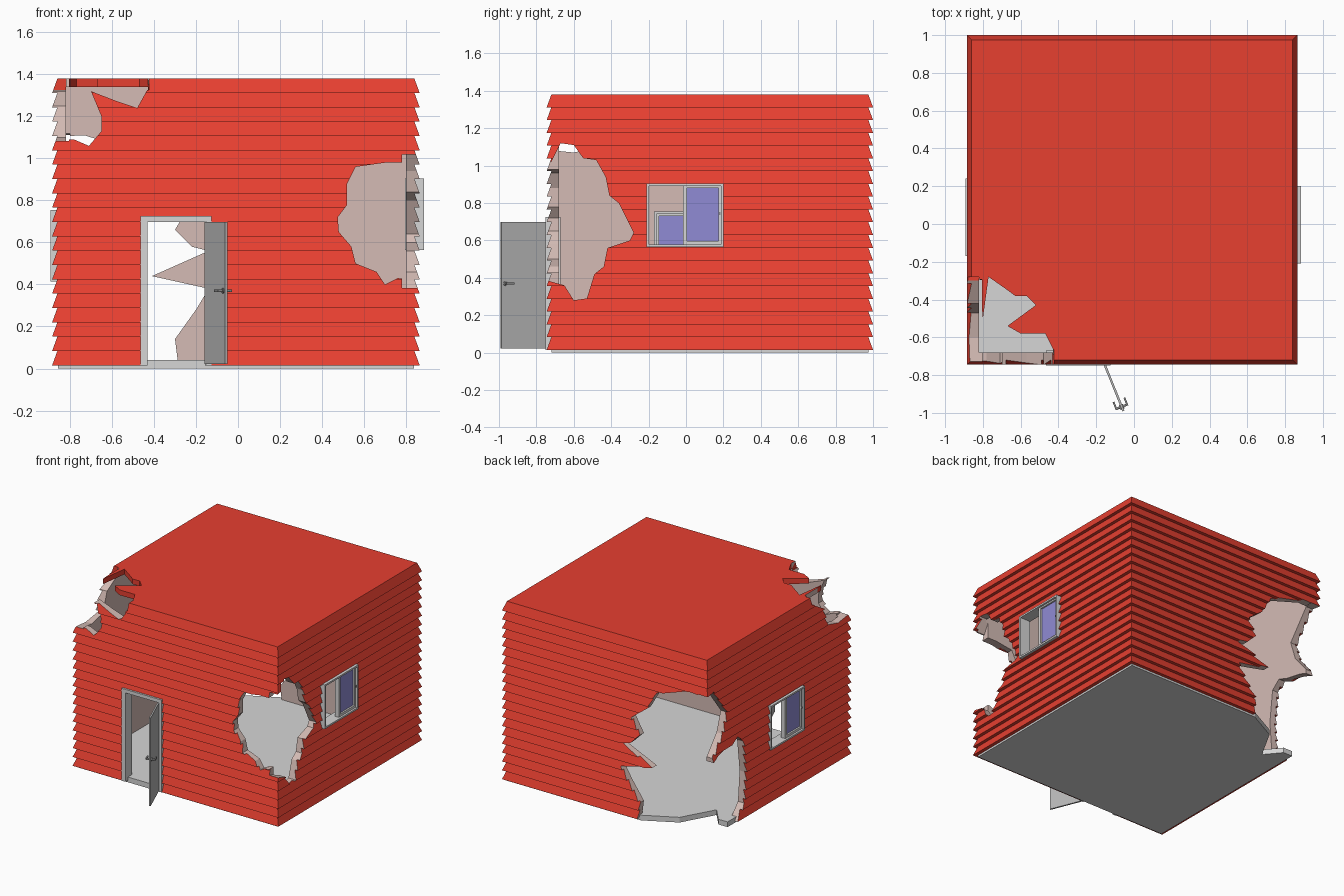
import bpy, bmesh
from math import atan2
from mathutils import Vector, Matrix

if "Cube" in bpy.data.objects:
    bpy.data.objects.remove(bpy.data.objects["Cube"], do_unlink=True)


def material(name, r, g, b):
    m = bpy.data.materials.new(name)
    m.use_nodes = True
    m.diffuse_color = (r, g, b, 1)
    m.node_tree.nodes["Principled BSDF"].inputs["Base Color"].default_value = (r, g, b, 1)
    return m


RED = material("red siding", 0.80, 0.05, 0.03)
PLASTER = material("pink plaster", 0.66, 0.50, 0.46)
GREY = material("light grey", 0.67, 0.67, 0.67)
DOOR = material("door grey", 0.48, 0.48, 0.48)
GLASS = material("violet glass", 0.28, 0.26, 0.66)
METAL = material("dark metal", 0.25, 0.25, 0.25)


def finish(name, bm, mats, slot=0):
    bmesh.ops.recalc_face_normals(bm, faces=bm.faces)
    me = bpy.data.meshes.new(name)
    bm.to_mesh(me)
    bm.free()
    for m in mats:
        me.materials.append(m)
    for p in me.polygons:
        p.material_index = slot
    ob = bpy.data.objects.new(name, me)
    bpy.context.collection.objects.link(ob)
    return ob


def add_box(bm, lo, hi):
    size = [h - l for l, h in zip(lo, hi)]
    mid = [(h + l) / 2 for l, h in zip(lo, hi)]
    bmesh.ops.create_cube(bm, size=1, matrix=Matrix.Translation(mid) @ Matrix.Diagonal((*size, 1)))


def boxes(name, spans, mats, slot=0):
    bm = bmesh.new()
    for lo, hi in spans:
        add_box(bm, lo, hi)
    return finish(name, bm, mats, slot)


def prism(name, outline, axis, a, b, slot=1):
    """Extrude a jagged outline along one axis from a to b."""
    bm = bmesh.new()

    def ring(d):
        out = []
        for p in outline:
            co = list(p)
            co.insert(axis, d)
            out.append(bm.verts.new(co))
        return out
    r1, r2 = ring(a), ring(b)
    bm.faces.new(r1)
    bm.faces.new(r2[::-1])
    n = len(r1)
    for i in range(n):
        j = (i + 1) % n
        bm.faces.new((r1[i], r1[j], r2[j], r2[i]))
    return finish(name, bm, [RED, PLASTER], slot)


def cut(target, cutter):
    mod = target.modifiers.new("cut", 'BOOLEAN')
    mod.operation, mod.solver, mod.object = 'DIFFERENCE', 'EXACT', cutter
    mod.material_mode = 'INDEX'
    bpy.context.view_layer.objects.active = target
    bpy.ops.object.modifier_apply(modifier=mod.name)
    bpy.data.objects.remove(cutter, do_unlink=True)


# House shell: a stack of overlapping boards, wide at the bottom of each
X0, X1, Y0, Y1, BASE, TOP, ROWS = -0.885, 0.865, -0.745, 1.0, 0.015, 1.38, 20
bm = bmesh.new()
rings = []
step = (TOP - BASE) / ROWS
for row in range(ROWS):
    for z, i in ((BASE + row * step, 0), (BASE + (row + 1) * step, 0.025)):
        rings.append([bm.verts.new((x, y, z)) for x, y in
                      ((X0 + i, Y0 + i), (X1 - i, Y0 + i), (X1 - i, Y1 - i), (X0 + i, Y1 - i))])
bm.faces.new(rings[0])
bm.faces.new(rings[-1])
for lower, upper in zip(rings, rings[1:]):
    for k in range(4):
        j = (k + 1) % 4
        bm.faces.new((lower[k], lower[j], upper[j], upper[k]))
shell = finish("house_shell", bm, [RED, PLASTER])

# Room, doorway and window openings
WIN_W, WIN_H = 0.205, 0.17
WINDOWS = (("right_window", 1, 0.885, -0.005, 0.735), ("left_window", -1, -0.892, 0.035, 0.585))
cut(shell, boxes("room", [((-0.82, -0.68, -0.1), (0.80, 0.94, 1.34))], [RED, PLASTER], 1))
cut(shell, boxes("doorway", [((-0.455, -0.9, -0.1), (-0.13, -0.6, 0.72))], [RED, PLASTER], 1))
for name, side, x, y, z in WINDOWS:
    cut(shell, boxes("opening", [((x - 0.2, y - WIN_W + 0.005, z - WIN_H + 0.005),
                                  (x + 0.2, y + WIN_W - 0.005, z + WIN_H - 0.005))], [RED, PLASTER], 1))

# Broken hole in the front right corner
front_hole = [(1, 0.98), (0.70, 0.98), (0.56, 0.96), (0.52, 0.88), (0.52, 0.78), (0.475, 0.72),
              (0.48, 0.65), (0.54, 0.58), (0.56, 0.5), (0.66, 0.46), (0.70, 0.40), (0.76, 0.43), (1, 0.42)]
right_hole = [(-0.9, 0.98), (-0.72, 1.02), (-0.67, 1.12), (-0.6, 1.11), (-0.55, 1.04), (-0.48, 1.03),
              (-0.43, 0.94), (-0.41, 0.84), (-0.36, 0.8), (-0.28, 0.64), (-0.3, 0.6), (-0.42, 0.56),
              (-0.44, 0.46), (-0.49, 0.42), (-0.53, 0.29), (-0.6, 0.28), (-0.65, 0.36), (-0.9, 0.43)]
# Broken hole in the back left corner
back_hole = [(-1, 1.1), (-0.73, 1.11), (-0.44, 1.02), (-0.36, 0.88), (-0.23, 0.78), (-0.3, 0.66),
             (-0.22, 0.58), (-0.14, 0.56), (-0.41, 0.44), (-0.14, 0.38), (-0.2, 0.28), (-0.3, 0.14),
             (-0.27, -0.1), (-1, -0.1)]
left_hole = [(1.1, 1.1), (0.92, 1.12), (0.75, 0.9), (0.8, 0.75), (0.96, 0.56), (0.85, 0.6), (0.7, 0.63),
             (0.62, 0.66), (0.55, 0.6), (0.52, 0.35), (0.54, 0.12), (0.74, -0.1), (1.1, -0.1)]
# Broken hole in the front left corner of the roof
eave_front = [(-0.41, 1.5), (-0.43, 1.33), (-0.48, 1.24), (-0.57, 1.27), (-0.7, 1.32), (-0.65, 1.2),
              (-0.65, 1.13), (-0.71, 1.06), (-0.78, 1.09), (-1, 1.1), (-1, 1.5)]
eave_side = [(-0.28, 1.5), (-0.3, 1.32), (-0.42, 1.25), (-0.47, 1.1), (-0.6, 1.07), (-0.9, 1.1), (-0.9, 1.5)]
roof_hole = [(-1, -0.28), (-0.82, -0.28), (-0.8, -0.5), (-0.77, -0.28), (-0.67, -0.35), (-0.63, -0.38),
             (-0.57, -0.38), (-0.52, -0.43), (-0.67, -0.54), (-0.6, -0.58), (-0.47, -0.58),
             (-0.43, -0.66), (-0.41, -0.9), (-1, -0.9)]
for outline, axis, a, b, slot in (
        (front_hole, 1, -0.9, -0.66, 1), (right_hole, 0, 0.78, 1, 1),
        (back_hole, 1, 0.92, 1.1, 1), (left_hole, 0, -1, -0.8, 1),
        (eave_front, 1, -0.9, -0.665, 1), (eave_side, 0, -1, -0.805, 1),
        (roof_hole, 2, 1.325, 1.5, 0)):
    cut(shell, prism("hole", outline, axis, a, b, slot))

# Floor slab with its broken back corner
floor = boxes("floor", [((-0.858, -0.72, 0), (0.838, 0.975, 0.04))], [GREY])
cut(floor, prism("floor_hole", [(-0.27, 1.1), (-0.29, 0.98), (-0.54, 0.85), (-0.68, 0.6),
                                (-0.78, 0.72), (-1, 0.72), (-1, 1.1)], 2, -0.1, 0.1, 0))

# Door frame
boxes("door_frame", [((-0.465, -0.75, 0.015), (-0.432, -0.67, 0.725)),
                     ((-0.157, -0.75, 0.015), (-0.125, -0.67, 0.725)),
                     ((-0.432, -0.75, 0.698), (-0.157, -0.67, 0.725))], [GREY])

# Open door leaf with a lever handle on each face
hinge, tip = Vector((-0.155, -0.745)), Vector((-0.056, -0.99))
d = tip - hinge
swing = Matrix.Translation((*hinge, 0)) @ Matrix.Rotation(atan2(d.y, d.x), 4, 'Z')
leaf = boxes("door_leaf", [((0, -0.006, 0.022), (d.length, 0.006, 0.698))], [DOOR])
leaf.matrix_world = swing
bm = bmesh.new()
for s in (-1, 1):
    for radius, depth, off in ((0.013, 0.006, 0.008), (0.006, 0.03, 0.02)):
        bmesh.ops.create_cone(bm, cap_ends=True, segments=12, radius1=radius, radius2=radius, depth=depth,
                              matrix=Matrix.Translation((0.24, s * off, 0.37)) @ Matrix.Rotation(1.5708, 4, 'X'))
    add_box(bm, (0.2, s * 0.031 - 0.005, 0.365), (0.246, s * 0.031 + 0.005, 0.376))
finish("door_handles", bm, [METAL]).matrix_world = swing

# Sliding windows: one half glazed, the other half open
for name, side, x, y, z in WINDOWS:
    place = Matrix.Translation((x, y, z)) @ Matrix.Rotation(0 if side > 0 else 3.14159, 4, 'Z')
    w, h, t = WIN_W, WIN_H, 0.013
    frame = boxes(name + "_frame", [
        ((-0.09, -w, -h), (0, -w + t, h)), ((-0.09, w - t, -h), (0, w, h)),
        ((-0.09, -w, -h), (0, w, -h + t)), ((-0.09, -w, h - t), (0, w, h))], [GREY])
    sash = boxes(name + "_sash", [
        ((-0.05, -0.012, -h + t), (-0.015, 0.01, h - t)), ((-0.05, w - 0.026, -h + t), (-0.015, w - t, h - t)),
        ((-0.05, 0.01, -h + t), (-0.015, w - 0.026, -h + 0.032)),
        ((-0.05, 0.01, h - 0.024), (-0.015, w - 0.026, h - t))], [GREY])
    pane = boxes(name + "_glass", [((-0.036, 0.005, -h + 0.025), (-0.028, w - 0.02, h - 0.02))], [GLASS])
    latch = boxes(name + "_latch", [((-0.02, w - 0.024, 0), (-0.008, w - 0.016, 0.016))], [METAL])
    for ob in (frame, sash, pane, latch):
        ob.matrix_world = place
